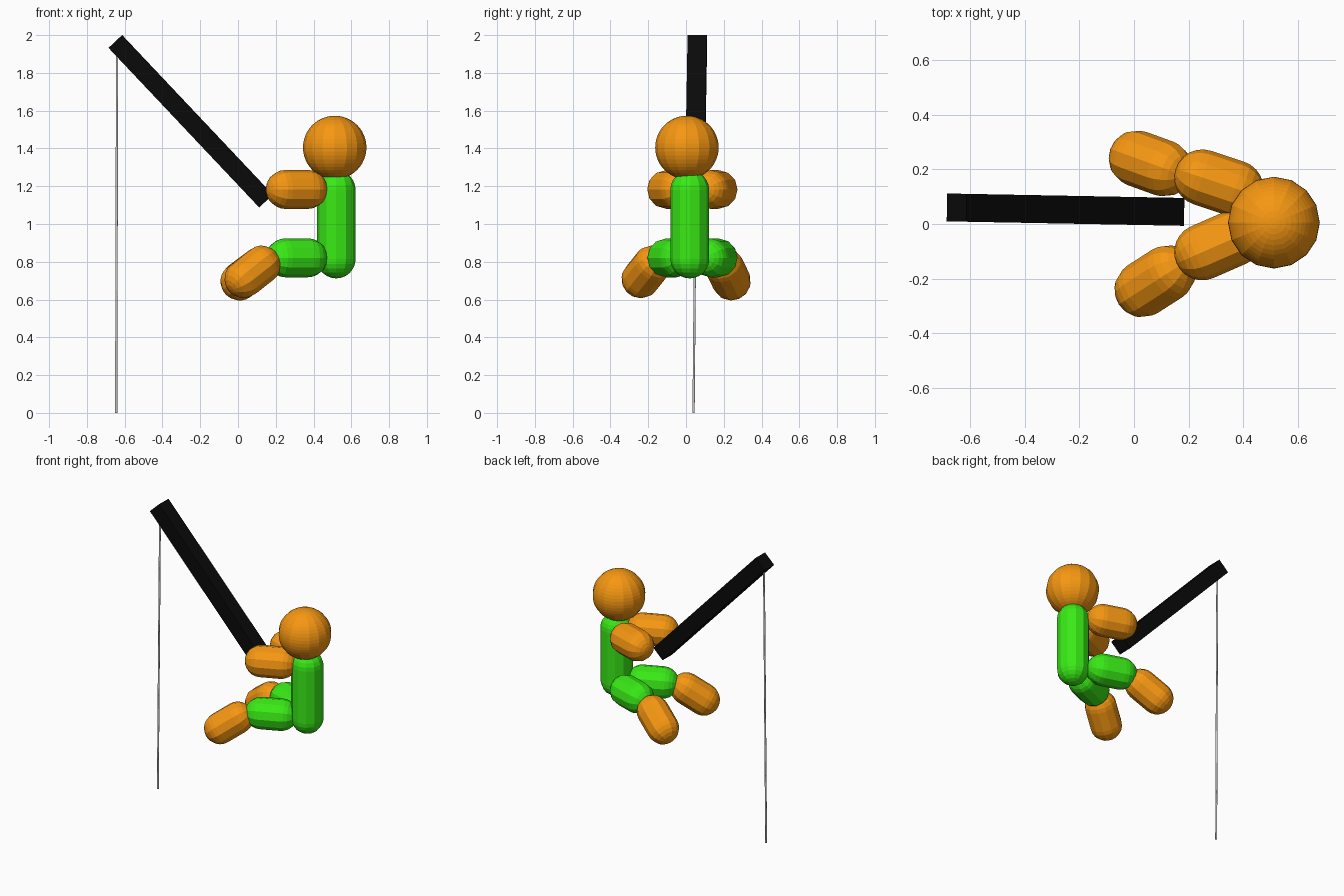
import bpy, bmesh
from math import pi, sin, cos
from mathutils import Vector, Matrix

if "Cube" in bpy.data.objects:
    bpy.data.objects.remove(bpy.data.objects["Cube"])


def material(name, rgb):
    m = bpy.data.materials.new(name)
    m.diffuse_color = (*rgb, 1)
    m.use_nodes = True
    m.node_tree.nodes["Principled BSDF"].inputs["Base Color"].default_value = m.diffuse_color
    return m


ORANGE = material("orange", (0.92, 0.31, 0.006))
GREEN = material("green", (0.04, 0.82, 0.008))
BLACK = material("black", (0.003, 0.003, 0.003))


def finish(name, bm, mat=None, matrix=Matrix()):
    bmesh.ops.recalc_face_normals(bm, faces=bm.faces)
    mesh = bpy.data.meshes.new(name)
    bm.to_mesh(mesh)
    bm.free()
    ob = bpy.data.objects.new(name, mesh)
    ob.matrix_world = matrix
    bpy.context.collection.objects.link(ob)
    if mat:
        mesh.materials.append(mat)
    return ob


def between(a, b):
    """Matrix placing a z-aligned shape midway between two points."""
    a, b = Vector(a), Vector(b)
    turn = (b - a).to_track_quat('Z', 'Y').to_matrix().to_4x4()
    return Matrix.Translation((a + b) / 2) @ turn, (b - a).length


def capsule(name, a, b, mat, r=0.103, sides=12, steps=6):
    """Round-ended limb; a and b are the centres of the end caps."""
    matrix, length = between(a, b)
    bm = bmesh.new()
    profile = []
    for sign in (-1, 1):
        for i in range(steps + 1):
            t = pi / 2 * (i / steps - (sign < 0))
            profile.append((r * cos(t), 0, sign * length / 2 + r * sin(t)))
    verts = [bm.verts.new(p) for p in profile]
    edges = [bm.edges.new(pair) for pair in zip(verts, verts[1:])]
    bmesh.ops.spin(bm, geom=verts + edges, cent=(0, 0, 0), axis=(0, 0, 1),
                   angle=2 * pi, steps=sides, use_duplicate=False)
    bmesh.ops.remove_doubles(bm, verts=bm.verts, dist=1e-4)
    return finish(name, bm, mat, matrix)


# Head
bm = bmesh.new()
bmesh.ops.create_uvsphere(bm, u_segments=16, v_segments=24, radius=0.168)
finish("head", bm, ORANGE, Matrix.Translation((0.512, 0.005, 1.405)))

# Torso
capsule("torso", (0.52, 0.02, 0.815), (0.52, 0.02, 1.18), GREEN)

# Arms and thighs share the same layout at two heights
for part, z, mat in (("arm", 1.183, ORANGE), ("thigh", 0.821, GREEN)):
    capsule("left_" + part, (0.25, 0.17, z), (0.371, 0.13, z), mat)
    capsule("right_" + part, (0.25, -0.103, z), (0.371, -0.05, z), mat)

# Lower legs
capsule("left_shin", (0.01, 0.24, 0.698), (0.112, 0.203, 0.775), ORANGE)
capsule("right_shin", (0.031, -0.239, 0.71), (0.123, -0.18, 0.783), ORANGE)

# Fishing rod: square bar
matrix, length = between((-0.649, 0.06, 1.966), (0.148, 0.045, 1.122))
bm = bmesh.new()
bmesh.ops.create_cube(bm, size=1)
bmesh.ops.scale(bm, vec=(0.102, 0.098, length), verts=bm.verts)
finish("rod", bm, BLACK, matrix)

# Fishing line
matrix, length = between((-0.645, 0.04, 0), (-0.64, 0.057, 1.94))
bm = bmesh.new()
bmesh.ops.create_cone(bm, cap_ends=True, segments=12, radius1=0.006,
                      radius2=0.006, depth=length)
finish("line", bm, None, matrix)
